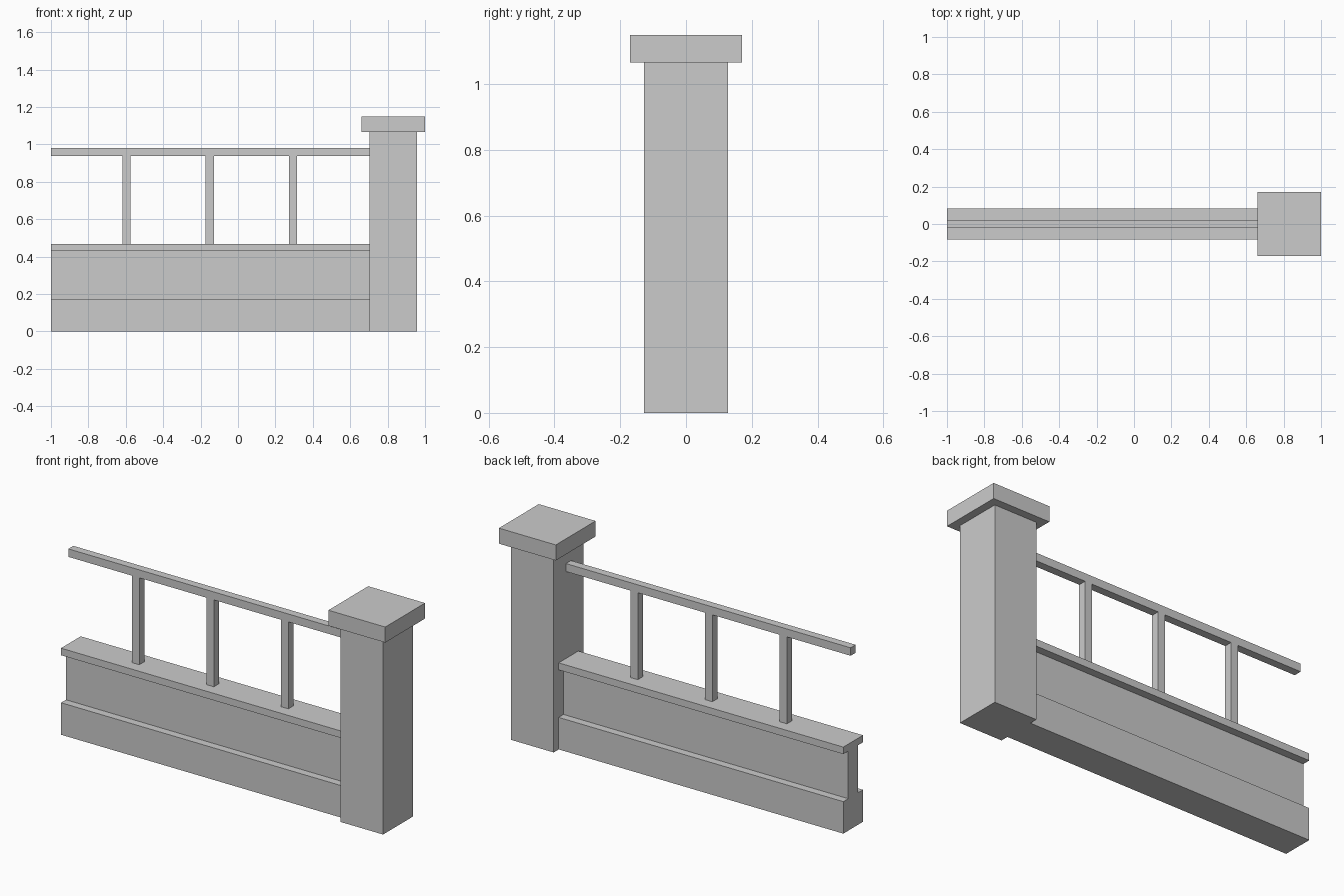
import bpy, bmesh
from mathutils import Matrix

if "Cube" in bpy.data.objects:
    bpy.data.objects.remove(bpy.data.objects["Cube"])


def box(name, x0, x1, half_y, z0, z1):
    """Flat-sided box, centred on y = 0."""
    size = (x1 - x0, 2 * half_y, z1 - z0)
    centre = ((x0 + x1) / 2, 0, (z0 + z1) / 2)
    mesh = bpy.data.meshes.new(name)
    bm = bmesh.new()
    bmesh.ops.create_cube(bm, size=1,
                          matrix=Matrix.Translation(centre) @ Matrix.Diagonal((*size, 1)))
    bm.to_mesh(mesh)
    bm.free()
    obj = bpy.data.objects.new(name, mesh)
    bpy.context.collection.objects.link(obj)
    return obj


LEFT, POST = -1.0, 0.703   # run of the wall, up to the pillar face
BAR = 0.0215               # half thickness of railing bars

# Pillar with overhanging cap
box("pillar", POST, 0.957, 0.127, 0, 1.066)
box("pillar_cap", 0.66, 1.0, 0.17, 1.066, 1.15)

# Low wall: wide plinth, recessed panel, coping
box("wall_plinth", LEFT, POST, 0.084, 0, 0.173)
box("wall_panel", LEFT, POST, 0.042, 0.173, 0.43)
box("wall_coping", LEFT, POST, 0.084, 0.43, 0.468)

# Railing: top rail on three square uprights
box("top_rail", LEFT, POST, BAR, 0.938, 0.981)
for i in range(3):
    x = -0.597 + 0.446 * i
    box(f"upright_{i + 1}", x - BAR, x + BAR, BAR, 0.468, 0.938)
